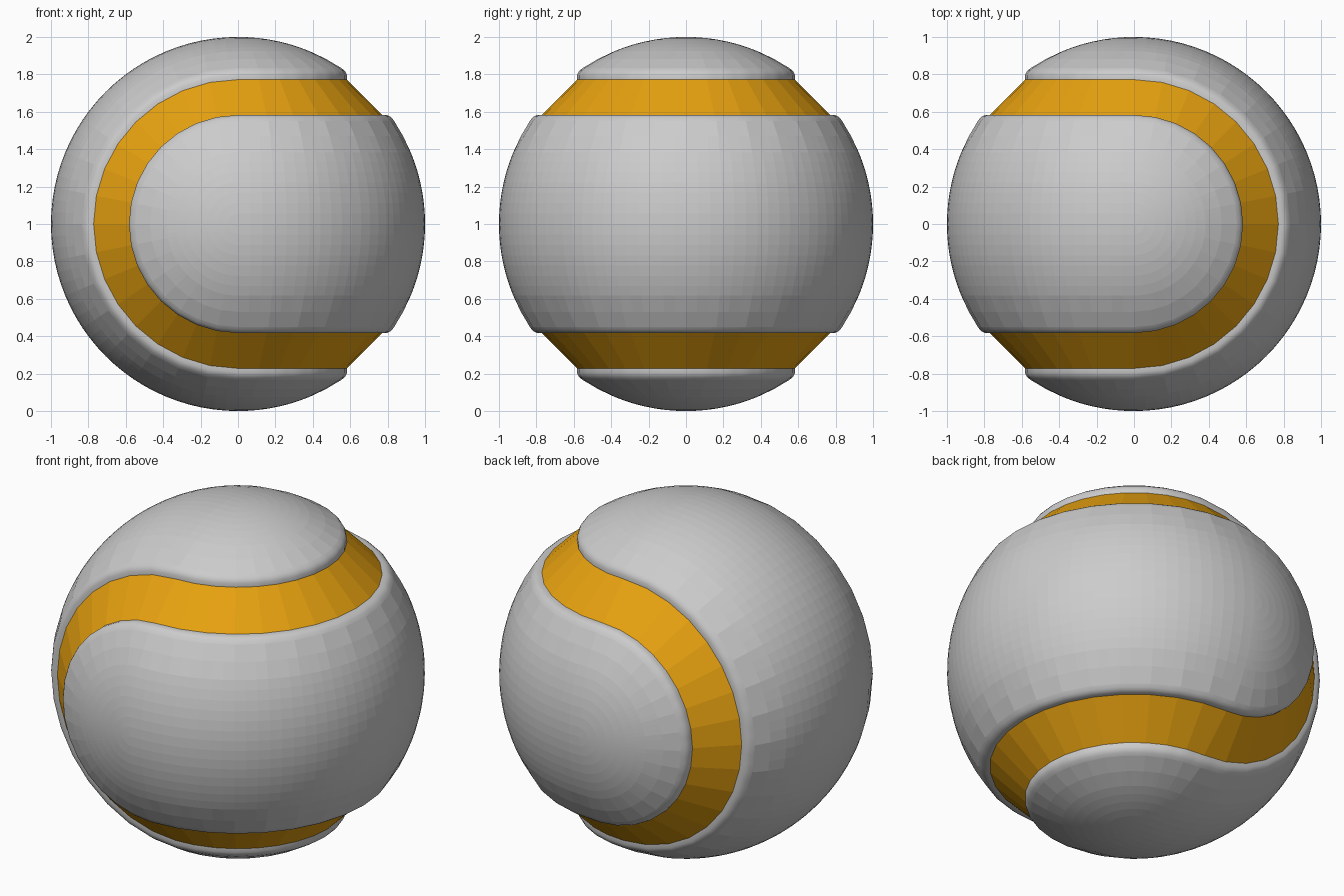
import bpy, bmesh
from math import sin, cos, pi, radians
from mathutils import Vector, Matrix

if "Cube" in bpy.data.objects:
    bpy.data.objects.remove(bpy.data.objects["Cube"])

COARSE, SUB = 16, 3            # coarse facets per half turn, fine splits of each
CENTRE = Matrix.Translation((0, 0, 1))
# 180 degree turn that swaps the two interlocking halves
SWAP = Matrix(((-1, 0, 0, 0), (0, 0, 1, 0), (0, 1, 0, 0), (0, 0, 0, 1)))


def belt(a, b, t):             # half turn about z on the +x side
    return Vector((a * cos(t), a * sin(t), b))


def cap(side):                 # half turn about y on the -x side
    return lambda a, b, t: Vector((-b * cos(t), side * a, b * sin(t)))


def sweep(bm, profile, place):
    """Profile rows are (a, b, fine, smooth); coarse rows follow straight chords."""
    n = COARSE * SUB
    rows = []
    for a, b, fine, _ in profile:
        row = []
        for j in range(n + 1):
            k = j % SUB
            if fine or k == 0:
                p = place(a, b, -pi / 2 + pi * j / n)
            else:
                p = place(a, b, -pi / 2 + pi * (j - k) / n).lerp(
                    place(a, b, -pi / 2 + pi * (j - k + SUB) / n), k / SUB)
            row.append(bm.verts.new(p))
        rows.append(row)
    for i in range(len(rows) - 1):
        for j in range(n):
            f = bm.faces.new((rows[i][j], rows[i][j + 1], rows[i + 1][j + 1], rows[i + 1][j]))
            f.smooth = profile[i][3] and profile[i + 1][3]


def finish(name, bm, matrix, outward=True):
    bmesh.ops.remove_doubles(bm, verts=bm.verts, dist=1e-4)
    for f in bm.faces:
        f.normal_update()
        if f.normal.dot(f.calc_center_median()) < 0:
            f.normal_flip()
    bm.transform(CENTRE @ matrix)
    mesh = bpy.data.meshes.new(name)
    bm.to_mesh(mesh)
    bm.free()
    ob = bpy.data.objects.new(name, mesh)
    bpy.context.collection.objects.link(ob)
    return ob


# shell profile: fine centre, coarse border, rounded lip
half = [(cos(radians(d)), sin(radians(d)), True, False)
        for d in [22.5 * i / 7 for i in range(8)]]
half += [(cos(radians(d)), sin(radians(d)), False, d > 33) for d in (28, 33.4)]
half += [(a, b, False, True) for a, b in
         ((0.823, 0.567), (0.810, 0.577), (0.795, 0.583), (0.772, 0.583))]
full = [(a, -b, f, s) for a, b, f, s in half[:0:-1]] + half

# two interlocking shells
for name, matrix in (("side_shell", Matrix.Identity(4)), ("top_shell", SWAP)):
    bm = bmesh.new()
    sweep(bm, full, belt)
    for side in (-1, 1):
        sweep(bm, half, cap(side))
    finish(name, bm, matrix)

# recessed seam band winding between the shells
bm = bmesh.new()
E, F = 0.772, 0.583
for side in (-1, 1):
    sweep(bm, [(E, side * F, False, False), (F, side * E, False, False)], belt)
    sweep(bm, [(E, F, False, False), (F, E, False, False)], cap(side))
band = finish("seam_band", bm, Matrix.Identity(4))
mat = bpy.data.materials.new("orange")
mat.diffuse_color = (0.8, 0.36, 0.005, 1)
mat.use_nodes = True
mat.node_tree.nodes["Principled BSDF"].inputs["Base Color"].default_value = mat.diffuse_color
band.data.materials.append(mat)
